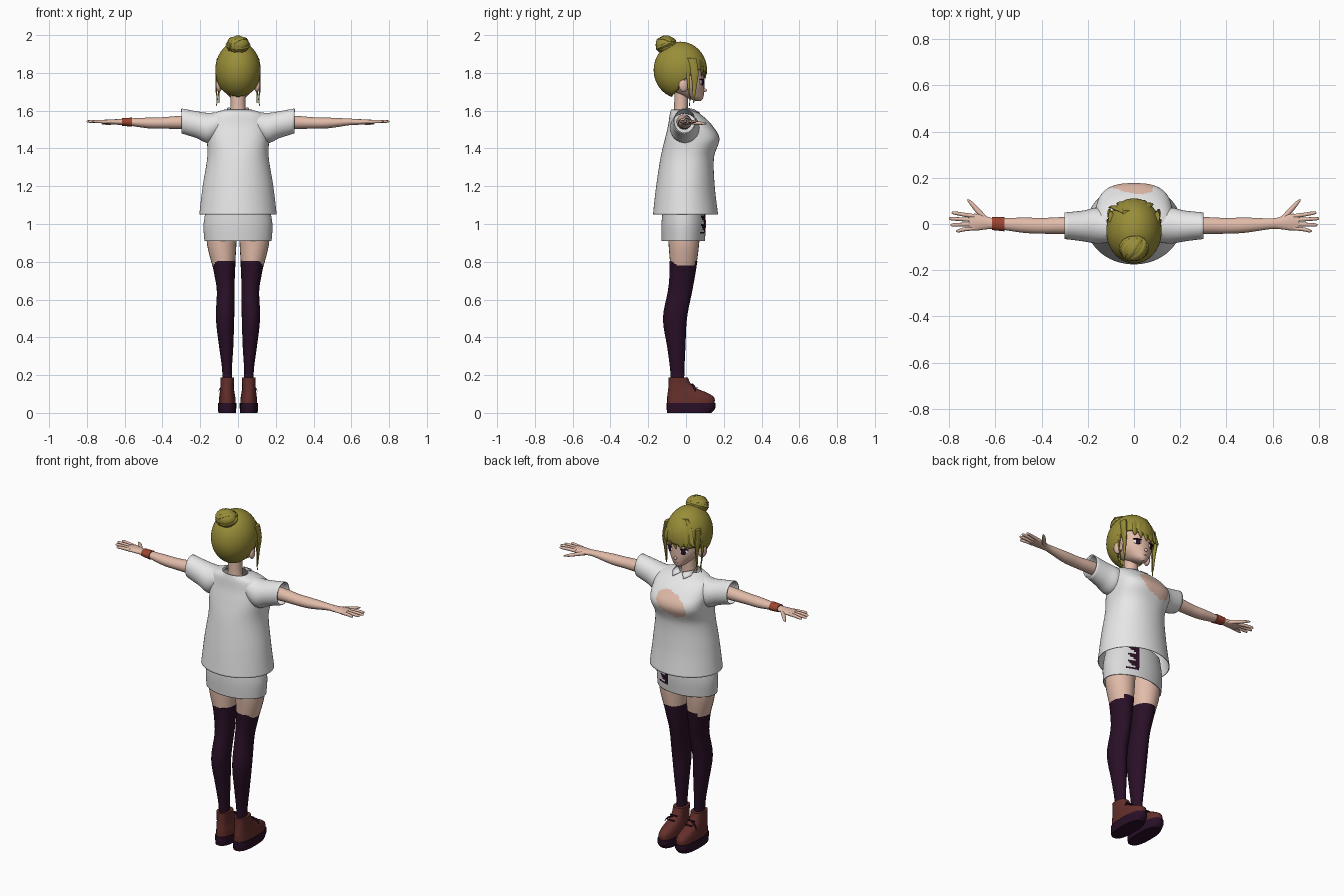
import bpy, bmesh, math
from mathutils import Vector, Matrix

if "Cube" in bpy.data.objects:
    bpy.data.objects.remove(bpy.data.objects["Cube"])


def material(name, r, g, b):
    m = bpy.data.materials.new(name)
    m.use_nodes = True
    m.diffuse_color = (r, g, b, 1)
    m.node_tree.nodes["Principled BSDF"].inputs["Base Color"].default_value = (r, g, b, 1)
    return m


SKIN = material("skin", .76, .5, .4)
HAIR = material("olive_blonde", .32, .27, .04)
WHITE = material("white_cloth", .8, .8, .8)
GREY = material("pale_grey_cloth", .7, .7, .7)
DARK = material("dark_plum", .022, .005, .02)
BROWN = material("brown_leather", .125, .028, .024)
RED = material("rust_band", .33, .06, .03)
LIP = material("lip_pink", .55, .25, .22)


def finish(name, bm, mats, rule=None, thick=0):
    bmesh.ops.recalc_face_normals(bm, faces=bm.faces)
    for f in bm.faces:
        f.smooth = True
        if rule:
            f.material_index = rule(f.calc_center_median())
    me = bpy.data.meshes.new(name)
    bm.to_mesh(me)
    bm.free()
    for m in mats:
        me.materials.append(m)
    me.set_sharp_from_angle(angle=math.radians(45))
    ob = bpy.data.objects.new(name, me)
    bpy.context.scene.collection.objects.link(ob)
    if thick:
        mod = ob.modifiers.new("thickness", "SOLIDIFY")
        mod.thickness = thick
        mod.offset = -1
    return ob


def spline(rows, steps):
    """Smoothly interpolate rows of numbers."""
    out = []
    for i in range(len(rows) - 1):
        a, b, c, d = rows[max(i - 1, 0)], rows[i], rows[i + 1], rows[min(i + 2, len(rows) - 1)]
        for k in range(steps):
            t = k / steps
            out.append([q + .5 * t * (r - p + t * (2 * p - 5 * q + 4 * r - s + t * (3 * (q - r) + s - p)))
                        for p, q, r, s in zip(a, b, c, d)])
    return out + [list(rows[-1])]


def loft(name, rings, mats, axis="z", n=24, steps=4, power=2.0, caps=True, rule=None, thick=0):
    """Rings are (position, low u, high u, low v, high v, optional power).
    u, v are x, y for axis z and y, z for axis x."""
    rings = [tuple(r) + (power,) * (6 - len(r)) for r in rings]
    bm = bmesh.new()
    loops = []
    for p, u0, u1, v0, v1, e in spline(rings, steps):
        loop = []
        for k in range(n):
            a = 2 * math.pi * k / n
            c, s = math.cos(a), math.sin(a)
            u = (u0 + u1) / 2 + (u1 - u0) / 2 * math.copysign(abs(c) ** (2 / e), c)
            v = (v0 + v1) / 2 + (v1 - v0) / 2 * math.copysign(abs(s) ** (2 / e), s)
            loop.append(bm.verts.new((u, v, p) if axis == "z" else (p, u, v)))
        loops.append(loop)
    for a, b in zip(loops, loops[1:]):
        for k in range(n):
            j = (k + 1) % n
            bm.faces.new((a[k], a[j], b[j], b[k]))
    if caps:
        bm.faces.new(loops[0])
        bm.faces.new(loops[-1])
    return finish(name, bm, mats, rule, thick)


def strand(name, pts, mat, axis="z", n=10):
    """Tapered strand from (position, u, v, u radius, v radius)."""
    return loft(name, [(p, u - a, u + a, v - b, v + b) for p, u, v, a, b in pts], [mat], axis, n)


def ball(name, centre, size, mat, turn=0):
    bm = bmesh.new()
    bmesh.ops.create_uvsphere(bm, u_segments=20, v_segments=12, radius=1)
    bm.transform(Matrix.Translation(centre) @ Matrix.Rotation(turn, 4, "Z") @ Matrix.Diagonal((*size, 1)))
    return finish(name, bm, [mat])


def mirrored(rings, s):
    """Swap a z-axis loft to the other side."""
    return [(r[0], *sorted((s * r[1], s * r[2])), *r[3:]) for r in rings]


# Head and neck
loft("neck", [(1.54, -.06, .06, -.07, .02), (1.6, -.04, .04, -.064, .01), (1.72, -.04, .04, -.06, .015)], [SKIN])
loft("head", [(1.652, -.012, .012, .05, .08), (1.665, -.035, .035, .01, .09), (1.69, -.06, .06, -.05, .095),
              (1.73, -.088, .088, -.09, .097), (1.78, -.1, .1, -.12, .096), (1.86, -.1, .1, -.13, .09),
              (1.93, -.06, .06, -.09, .05)], [SKIN], n=32)
ball("nose", (0, .098, 1.708), (.008, .012, .009), SKIN)
ball("mouth", (0, .091, 1.681), (.014, .004, .003), LIP)
for s in (-1, 1):
    ball("eye_white", (s * .045, .083, 1.75), (.023, .006, .014), WHITE, -s * .45)
    ball("eye", (s * .044, .086, 1.75), (.015, .006, .016), DARK, -s * .45)
    ball("lash", (s * .047, .084, 1.765), (.025, .007, .004), DARK, -s * .45)
    ball("ear", (s * .1, -.012, 1.735), (.016, .027, .036), SKIN, s * .3)

# Hair cap with the face opening cut away
bm = bmesh.new()
bmesh.ops.create_uvsphere(bm, u_segments=64, v_segments=48, radius=1)
bm.transform(Matrix.Translation((0, -.03, 1.815)) @ Matrix.Diagonal((.12, .141, .15, 1)))


def in_opening(c):
    return c.y > -.09 and c.z < min(1.795 + .25 * c.x, 1.66 + (c.y + .09) * 1.15)


bmesh.ops.delete(bm, geom=[f for f in bm.faces if in_opening(f.calc_center_median())], context="FACES")
finish("hair_cap", bm, [HAIR], thick=.012)

# Swept fringe and loose side locks
for i in range(6):
    x = -.085 + i * .03
    edge = .1 - 4 * x * x
    strand("fringe_lock", [(1.93, -.02 + x * .2, .05, .012, .01), (1.87, x * .75, edge - .008, .022, .01),
                           (1.81, x, edge + .002, .019, .008), (1.765 + .3 * abs(x), x * 1.15 - .01, edge, .003, .003)], HAIR)
for s in (-1, 1):
    strand("temple_lock", [(1.88, s * .1, .03, .012, .025), (1.8, s * .106, .045, .01, .022),
                           (1.73, s * .102, .045, .006, .012), (1.64, s * .1, .04, .002, .003)], HAIR)
    strand("loose_strand", [(1.8, s * .112, .01, .006, .01), (1.72, s * .116, .015, .004, .006),
                            (1.66, s * .11, .02, .003, .003), (1.625, s * .115, .018, .002, .002)], HAIR)

# Bun with wrapped coils
ball("bun", (0, -.105, 1.948), (.06, .056, .048), HAIR)
for k in range(4):
    bm = bmesh.new()
    turn = Matrix.Rotation(k * math.pi / 4, 4, "Y") @ Matrix.Rotation(.5, 4, "X")
    for a in range(20):
        for b in range(8):
            p, q = a * math.pi / 10, b * math.pi / 4
            r = .045 + .015 * math.cos(q)
            bm.verts.new(turn @ Vector((r * math.cos(p), r * math.sin(p), .015 * math.sin(q))))
    bm.verts.ensure_lookup_table()
    for a in range(20):
        for b in range(8):
            a2, b2 = (a + 1) % 20, (b + 1) % 8
            bm.faces.new([bm.verts[i * 8 + j] for i, j in ((a, b), (a2, b), (a2, b2), (a, b2))])
    bm.transform(Matrix.Translation((0, -.105, 1.948)) @ Matrix.Diagonal((1.1, 1, .85, 1)))
    finish("bun_coil", bm, [HAIR])


# Shirt with a skin coloured patch on the chest
def chest_patch(c):
    return int(c.y > .07 and ((c.x + .012) / .095) ** 2 + ((c.z - 1.468 - .25 * c.x) / .062) ** 2 < 1)


loft("shirt_body", [(1.05, -.205, .205, -.175, .17, 2), (1.2, -.187, .187, -.158, .152, 2),
                    (1.35, -.163, .163, -.135, .148, 2.2), (1.45, -.165, .165, -.112, .177, 2.7),
                    (1.52, -.168, .168, -.095, .14, 2.5), (1.575, -.15, .15, -.087, .085, 2.2),
                    (1.605, -.075, .075, -.08, .03, 2)],
     [WHITE, SKIN], n=96, steps=10, caps=False, rule=chest_patch, thick=.004)
for s in (-1, 1):
    loft("sleeve", [(s * .07, -.07, .03, 1.5, 1.6), (s * .15, -.085, .07, 1.43, 1.588),
                    (s * .22, -.075, .058, 1.455, 1.597), (s * .3, -.065, .05, 1.48, 1.612)],
         [WHITE], "x", n=32, caps=False, thick=.004)
    # Collar wing
    bm = bmesh.new()
    bm.faces.new([bm.verts.new(p) for p in ((s * .005, .045, 1.607), (s * .055, .0, 1.618),
                                            (s * .06, .04, 1.6), (s * .035, .075, 1.588))])
    finish("collar_wing", bm, [WHITE], thick=.004)


# Skirt with a ragged dark opening
def ragged_slit(c):
    a = math.degrees(math.atan2(c.y + .015, c.x))
    return int(c.z > .95 and 60 - 22 * ((c.z * 22) % 1) < a < 68)


loft("skirt", [(.91, -.178, .178, -.13, .1), (1, -.182, .182, -.13, .105), (1.1, -.165, .165, -.12, .1)],
     [GREY, DARK], n=96, steps=10, caps=False, rule=ragged_slit, thick=.004)
ball("hips", (0, -.015, 1.06), (.15, .095, .08), DARK)

for s in (-1, 1):
    # Legs, stockings and boots
    loft("thigh", mirrored([(.78, .016, .136, -.083, .055), (.9, .008, .165, -.093, .07),
                            (1.04, .004, .165, -.1, .075)], s), [SKIN])
    loft("stocking", mirrored([(.16, .032, .082, -.08, -.01), (.24, .032, .085, -.085, -.008),
                               (.35, .025, .1, -.1, -.003), (.5, .02, .117, -.122, .005),
                               (.64, .018, .112, -.097, .032), (.72, .017, .123, -.088, .047),
                               (.803, .013, .14, -.087, .06)], s), [DARK])
    loft("boot", mirrored([(.045, .012, .102, -.1, .15), (.08, .014, .1, -.1, .15), (.105, .018, .097, -.097, .115),
                           (.13, .022, .094, -.094, .055), (.155, .022, .093, -.092, .025),
                           (.188, .02, .094, -.092, .01)], s), [BROWN], power=2.5)
    loft("boot_sole", mirrored([(0, .012, .104, -.1, .135), (.025, .009, .106, -.103, .155),
                                (.052, .009, .106, -.103, .156)], s), [DARK], power=2.6)
    for y, z in ((.032, .152), (.058, .134)):
        strand("boot_lace", [(s * .035, y, z, .004, .004), (s * .08, y, z, .004, .004)], DARK, "x", 8)
    strand("lace_bow", [(s * .06, .035, .15, .005, .005), (s * .09, .045, .135, .007, .005),
                        (s * .102, .05, .115, .003, .003)], DARK, "x", 8)

    # Arms and hands
    loft("arm", [(s * .14, -.05, .03, 1.5, 1.58), (s * .3, -.043, .03, 1.503, 1.573), (s * .4, -.042, .026, 1.505, 1.565),
                 (s * .48, -.038, .028, 1.507, 1.563), (s * .59, -.022, .024, 1.523, 1.558),
                 (s * .63, -.022, .03, 1.525, 1.555), (s * .68, -.028, .044, 1.528, 1.554),
                 (s * .715, -.026, .042, 1.531, 1.551)], [SKIN], "x")
    for y, spread, tip in ((-.018, -.012, .77), (-.001, -.003, .795), (.017, .006, .802), (.034, .014, .79)):
        strand("finger", [(s * .69, y, 1.541, .009, .01), (s * .74, y + spread * .5, 1.543, .0085, .009),
                          (s * (tip - .01), y + spread, 1.543, .007, .007),
                          (s * tip, y + spread, 1.542, .002, .002)], SKIN, "x")
    strand("thumb", [(s * .635, .015, 1.538, .014, .012), (s * .67, .05, 1.535, .017, .01),
                     (s * .7, .083, 1.533, .014, .008), (s * .722, .105, 1.532, .004, .004)], SKIN, "x")

# Wristband on one arm
loft("wristband", [(-.615, -.026, .03, 1.52, 1.561), (-.56, -.032, .03, 1.515, 1.563)], [RED], "x")
